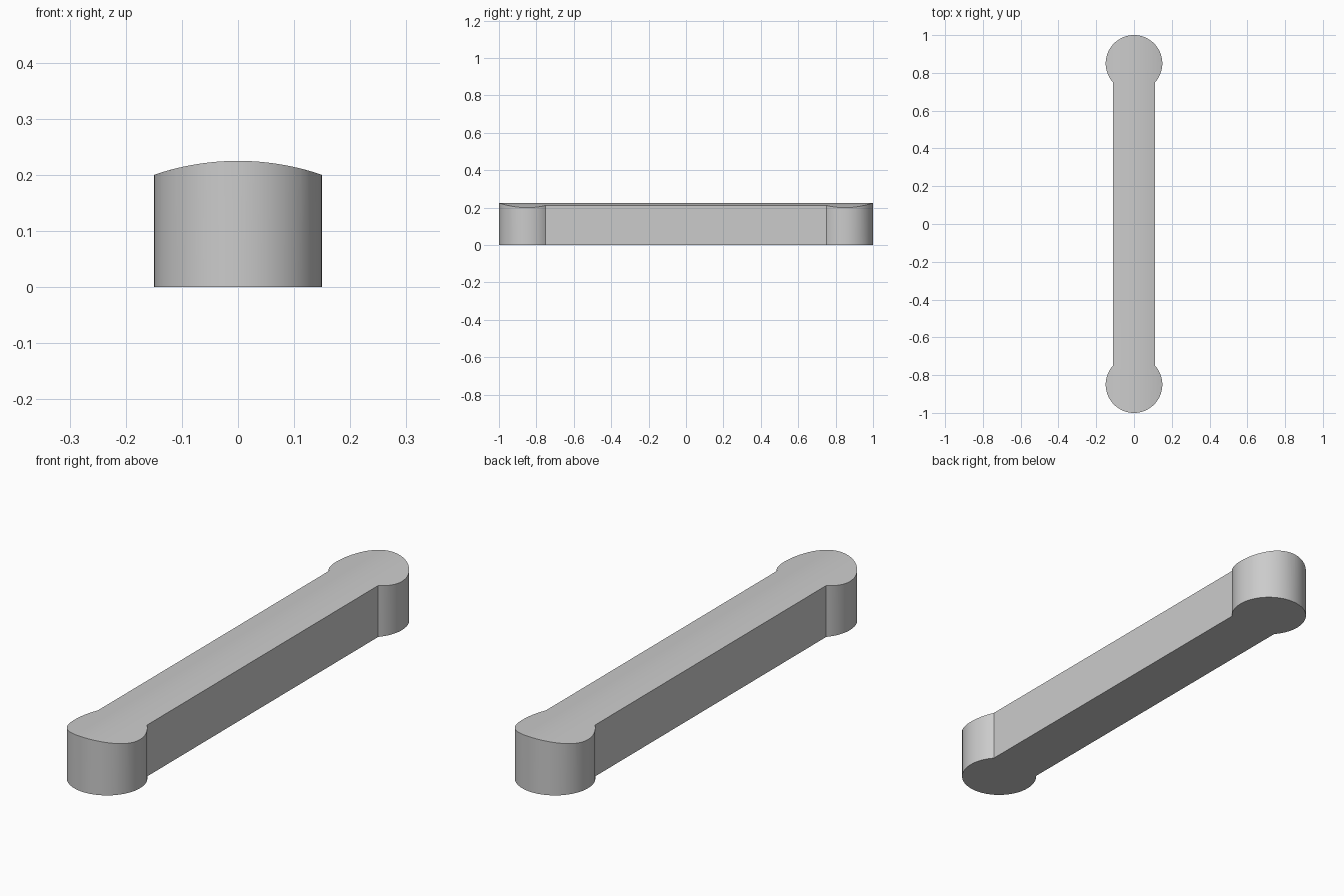
import bpy, bmesh, math

cube = bpy.data.objects.get("Cube")
if cube:
    bpy.data.objects.remove(cube, do_unlink=True)

END_R = 0.15       # radius of the round ends
END_Y = 0.85       # centre of the round ends
HALF_W = 0.112     # half width of the bar
EDGE_H = 0.20      # height at the widest point
CROWN = 0.025      # rise of the crowned top
STEPS = 48
SLICES = 24
CROWN_R = (END_R ** 2 + CROWN ** 2) / (2 * CROWN)


def crown_height(x):
    return EDGE_H + CROWN - CROWN_R + math.sqrt(CROWN_R ** 2 - x * x)


# Outline: a round end at the back, and the same turned half way round
neck = math.acos(HALF_W / END_R)
sweep = math.pi + 2 * neck
outline = []
for turn in (1, -1):
    for i in range(STEPS + 1):
        a = -neck + sweep * i / STEPS
        outline.append((turn * END_R * math.cos(a),
                        turn * (END_Y + END_R * math.sin(a))))
neck_y = END_Y - END_R * math.sin(neck)

# Extrude the outline
bm = bmesh.new()
base = bm.faces.new([bm.verts.new((x, y, 0)) for x, y in outline])
ext = bmesh.ops.extrude_face_region(bm, geom=[base], use_keep_orig=True)
for v in ext["geom"]:
    if isinstance(v, bmesh.types.BMVert):
        v.co.z = EDGE_H


def slice_top(co, normal):
    faces = [f for f in bm.faces if all(v.co.z > EDGE_H - 1e-4 for v in f.verts)]
    edges = {e for f in faces for e in f.edges}
    verts = {v for f in faces for v in f.verts}
    bmesh.ops.bisect_plane(bm, geom=faces + list(edges) + list(verts),
                           dist=1e-5, plane_co=co, plane_no=normal)


# Slice the top into strips and raise them to the crowned profile
for s in (-1, 1):
    slice_top((0, s * neck_y, 0), (0, 1, 0))
for i in range(1, SLICES):
    slice_top((-END_R + 2 * END_R * i / SLICES, 0, 0), (1, 0, 0))
for v in bm.verts:
    if v.co.z > EDGE_H - 1e-4:
        v.co.z = crown_height(v.co.x)
bmesh.ops.recalc_face_normals(bm, faces=bm.faces[:])

mesh = bpy.data.meshes.new("round_ended_bar")
bm.to_mesh(mesh)
bm.free()
bar = bpy.data.objects.new("round_ended_bar", mesh)
bpy.context.collection.objects.link(bar)

# Plain grey material
grey = bpy.data.materials.new("light_grey")
grey.use_nodes = True
colour = (0.6, 0.6, 0.6, 1)
grey.diffuse_color = colour
for node in grey.node_tree.nodes:
    if node.type == "BSDF_PRINCIPLED":
        node.inputs["Base Color"].default_value = colour
mesh.materials.append(grey)

# Smooth curves, sharp rims
bpy.ops.object.select_all(action="DESELECT")
bar.select_set(True)
bpy.context.view_layer.objects.active = bar
bpy.ops.object.shade_smooth_by_angle(angle=math.radians(30))
